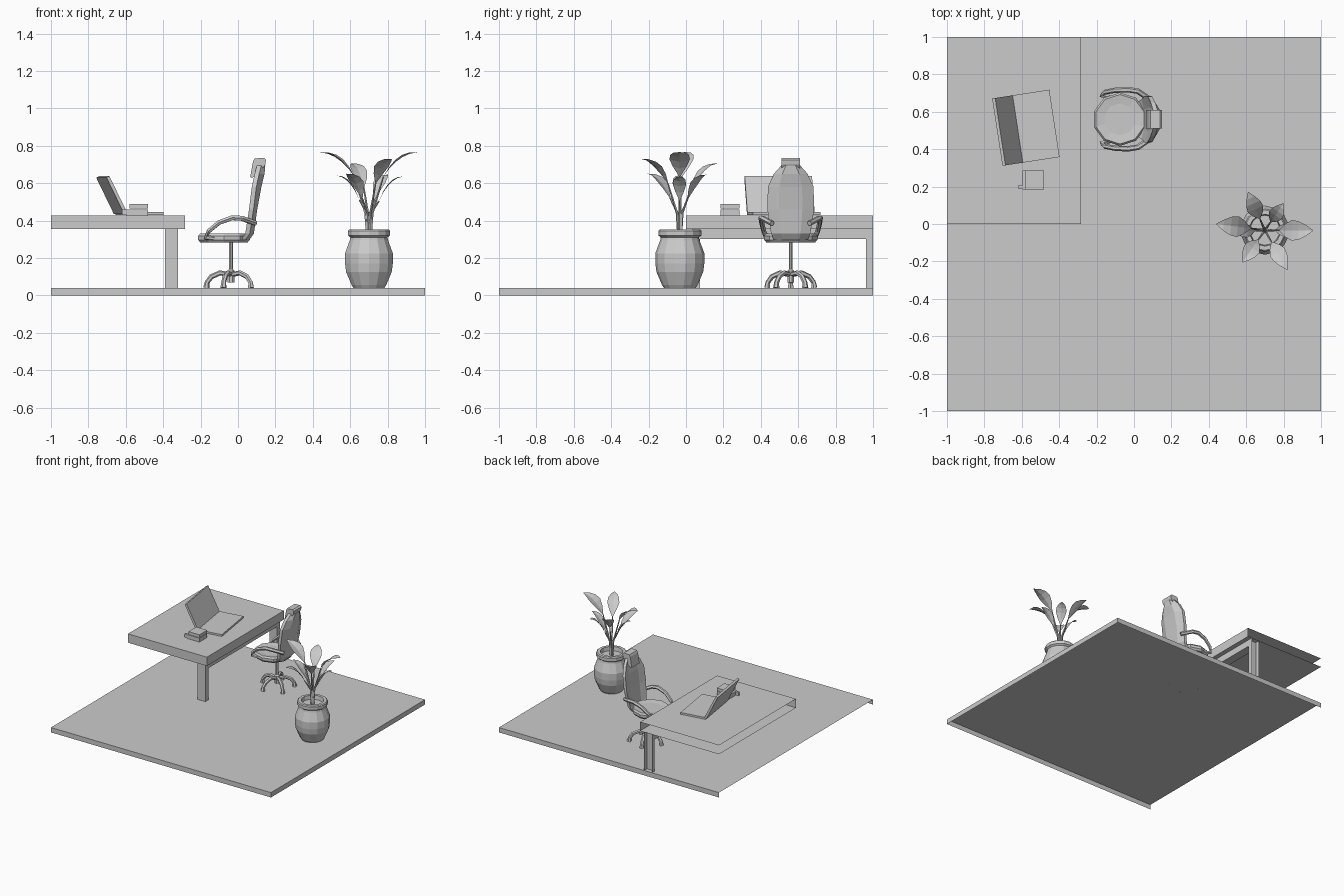
import bpy, bmesh, math
from mathutils import Vector, Matrix

if "Cube" in bpy.data.objects:
    bpy.data.objects.remove(bpy.data.objects["Cube"])


def mesh(name, verts, faces, fix=True):
    me = bpy.data.meshes.new(name)
    me.from_pydata([tuple(v) for v in verts], [], faces)
    if fix:
        bm = bmesh.new()
        bm.from_mesh(me)
        bmesh.ops.recalc_face_normals(bm, faces=bm.faces)
        bm.to_mesh(me)
        bm.free()
    ob = bpy.data.objects.new(name, me)
    bpy.context.collection.objects.link(ob)
    return ob


def box(name, x, y, z, skip=()):
    """Axis-aligned box; skip lists open sides such as '-x'."""
    v = [(a, b, c) for a in x for b in y for c in z]
    f = {'-x': (0, 1, 3, 2), '+x': (4, 6, 7, 5), '-y': (0, 4, 5, 1),
         '+y': (2, 3, 7, 6), '-z': (0, 2, 6, 4), '+z': (1, 5, 7, 3)}
    return mesh(name, v, [q for k, q in f.items() if k not in skip], False)


def loft(name, rings, caps=True):
    n = len(rings[0])
    v = [p for r in rings for p in r]
    f = [(i * n + j, i * n + (j + 1) % n, (i + 1) * n + (j + 1) % n, (i + 1) * n + j)
         for i in range(len(rings) - 1) for j in range(n)]
    if caps:
        f += [tuple(range(n))[::-1], tuple(range(len(v) - n, len(v)))]
    return mesh(name, v, f)


def tube(name, pts, radii, n=6):
    pts = [Vector(p) for p in pts]
    rings = []
    for i, p in enumerate(pts):
        t = (pts[min(i + 1, len(pts) - 1)] - pts[max(i - 1, 0)]).normalized()
        ref = Vector((0, 0, 1)) if abs(t.z) < 0.95 else Vector((1, 0, 0))
        if i == 0:
            a = t.cross(ref).normalized()
        else:
            a = (a - t * a.dot(t)).normalized()
        b = t.cross(a)
        r = radii[i] if isinstance(radii, (list, tuple)) else radii
        rings.append([p + r * (math.cos(w) * a + math.sin(w) * b)
                      for w in (2 * math.pi * (k + .5) / n for k in range(n))])
    return loft(name, rings)


def ellipse(cx, cy, z, rx, ry, n):
    return [(cx + rx * math.cos(2 * math.pi * (k + .5) / n),
             cy + ry * math.sin(2 * math.pi * (k + .5) / n), z) for k in range(n)]


# Floor slab, open underneath and on the left
box("floor", (-1, 1), (-1, 1), (0, .04), ('-x', '-z'))

# Desk: top open on the two wall sides, frame of two legs and a beam
box("desk_top", (-1, -.283), (0, 1), (.355, .428), ('-x', '+y'))
box("desk_front_leg", (-.39, -.32), (.033, .075), (.04, .355), ('-z', '+z'))
box("desk_back_leg", (-.39, -.32), (.963, 1), (.04, .355), ('-z', '+z', '+y'))
box("desk_beam", (-.39, -.32), (.075, .963), (.30, .355), ('-y', '+y'))

# Laptop, turned slightly on the desk
turn = Matrix.Translation((-.628, .507, .43)) @ Matrix.Rotation(math.radians(8.7), 4, 'Z')
base = box("laptop_base", (0, .205), (-.182, .182), (0, .015))
base.matrix_world = turn
lid = loft("laptop_lid", [[(x, y, z) for x, z in
           ((-.008, .004), (.008, .012), (-.088, .207), (-.104, .2))] for y in (-.182, .182)])
lid.matrix_world = turn

# Small stacked box with a tab
box("note_box_lower", (-.595, -.48), (.185, .285), (.428, .46))
box("note_box_upper", (-.58, -.48), (.185, .285), (.464, .488))
box("note_box_tab", (-.62, -.59), (.19, .205), (.43, .458))

# Chair pedestal and five-star foot
cx, cy = -.037, .56
tube("chair_post", [(cx, cy, z) for z in (.07, .13, .14, .29)], [.02, .02, .011, .011], 8)
for k in range(5):
    a = 2 * math.pi * k / 5 + math.pi
    prof = [(.01, .112), (.06, .12), (.105, .10), (.128, .07), (.132, .04)]
    tube("chair_foot", [(cx + r * math.cos(a), cy + r * math.sin(a), z) for r, z in prof],
         [.013, .014, .014, .013, .017])

# Seat cushion
loft("chair_seat", [ellipse(-.075, cy, z, .145 * s, .142 * s, 10) for z, s in
                    ((.283, .92), (.297, 1), (.318, 1), (.331, .93), (.325, .6))])

# Backrest: stacked curved sections (height, front x, rear x, half width)
rings = []
for z, xf, xr, w in ((.295, .02, .06, .09), (.33, .045, .085, .105), (.46, .065, .103, .125),
                     (.58, .08, .125, .122), (.65, .095, .142, .09), (.695, .107, .146, .05)):
    rings.append([(xf + .008, cy - .5 * w, z), (xf - .006, cy - w, z), (xf + .018, cy - w, z),
                  (xr, cy - .5 * w, z), (xr, cy + .5 * w, z), (xf + .018, cy + w, z),
                  (xf - .006, cy + w, z), (xf + .008, cy + .5 * w, z)])
loft("chair_back", rings)

# Headrest
head = [(.065, .632), (.075, .627), (.12, .66), (.146, .70), (.15, .725), (.138, .735),
        (.088, .732), (.08, .715)]
loft("chair_headrest", [[(x, cy + d, z) for x, z in head] for d in (-.05, .05)])

# Armrests, mirrored
for s in (-1, 1):
    path = [(-.07, .10, .295), (-.175, .13, .31), (-.155, .145, .345), (-.10, .155, .39),
            (-.03, .158, .415), (.02, .15, .412), (.095, .10, .385)]
    tube("chair_arm", [(x, cy + s * d, z) for x, d, z in path],
         [.012, .014, .013, .014, .015, .015, .014])

# Plant pot and soil
px, py = .70, -.033
pot = [(.085, .04), (.095, .055), (.125, .125), (.131, .17), (.131, .225), (.105, .295),
       (.102, .31), (.115, .32), (.115, .345), (.108, .352), (.085, .352), (.08, .32)]
loft("plant_pot", [ellipse(px, py, z, r, r, 14) for r, z in pot])


def bezier(a, b, c, t):
    return a * (1 - t) ** 2 + b * 2 * t * (1 - t) + c * t * t


# Leaves: tip position and half width, each on its own stem
tips = [(.44, .0, .765, .055), (.958, -.035, .765, .055), (.61, .17, .705, .045),
        (.82, -.245, .73, .045), (.80, .11, .645, .04), (.58, -.205, .65, .045),
        (.53, -.04, .64, .035), (.88, -.035, .635, .035)]
for x, y, z, w in tips:
    tip = Vector((x, y, z))
    flat = Vector((x - px, y - py, 0))
    side = Vector((-flat.y, flat.x, 0)).normalized()
    root = Vector((px, py, .32)) + flat * .03
    start = Vector((px, py, z - .13)) + flat * .3
    mid = Vector((px, py, z - .01)) + flat * .6
    low = Vector((px, py, .44)) + flat * .07
    tube("plant_stem", [root, low, start], [.008, .007, .004], 5)
    v, f = [], []
    for i, k in enumerate((.06, .65, 1, .9, .55, .03)):
        c = bezier(start, mid, tip, i / 5)
        lift = Vector((0, 0, .25 * w * k))
        v += [c - side * w * k + lift, c, c + side * w * k + lift]
        if i:
            o = 3 * i
            f += [(o - 3, o - 2, o + 1, o), (o - 2, o - 1, o + 2, o + 1)]
    mesh("plant_leaf", v, f)
